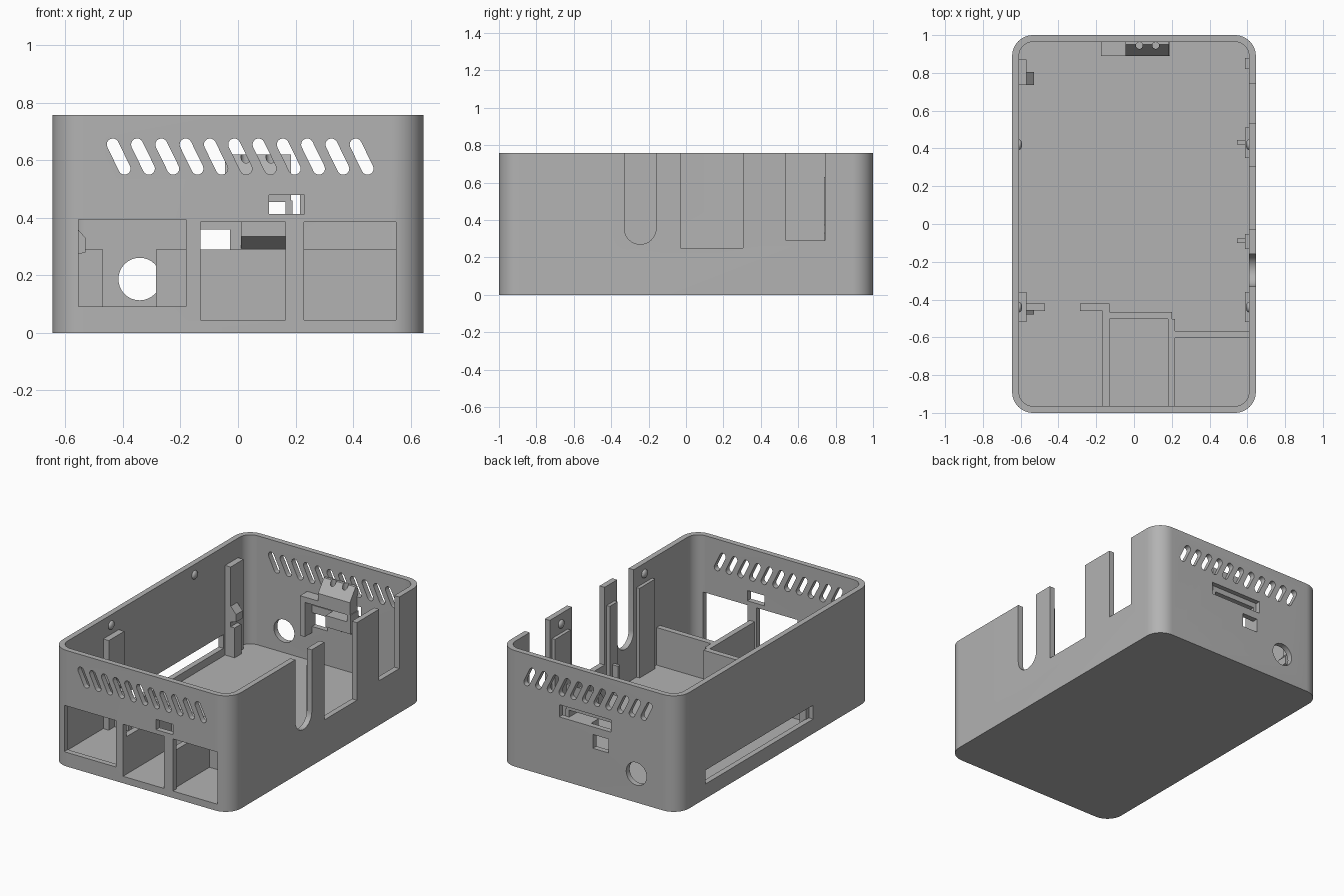
import bpy, bmesh, math
from mathutils import Vector

cube = bpy.data.objects.get("Cube")
if cube:
    bpy.data.objects.remove(cube, do_unlink=True)

grey = bpy.data.materials.new("warm_grey_plastic")
grey.use_nodes = True
COLOUR = (0.45, 0.45, 0.45, 1)
grey.diffuse_color = COLOUR
grey.node_tree.nodes["Principled BSDF"].inputs["Base Color"].default_value = COLOUR

W, L, H = 0.645, 1.0, 0.757      # half width, half length, height
T, FLOOR = 0.036, 0.045          # wall and floor thickness
IX, IY = W - T, L - T            # inner faces
FRONT, BACK = (-L - 0.1, -IY + 0.02), (IY - 0.02, L + 0.1)


def prism(bm, profile, axis, a, b):
    """Extrude a 2D profile along an axis: x uses (y,z), y uses (x,z), z uses (x,y)."""
    i = "xyz".index(axis)

    def point(p, d):
        c = list(p)
        c.insert(i, d)
        return Vector(c)
    low = [bm.verts.new(point(p, a)) for p in profile]
    high = [bm.verts.new(point(p, b)) for p in profile]
    n = len(profile)
    faces = [bm.faces.new(low), bm.faces.new(high)]
    faces += [bm.faces.new((low[k], low[(k + 1) % n], high[(k + 1) % n], high[k])) for k in range(n)]
    bmesh.ops.recalc_face_normals(bm, faces=faces)


def rect(a0, a1, b0, b1):
    return [(a0, b0), (a1, b0), (a1, b1), (a0, b1)]


def box(bm, x0, x1, y0, y1, z0, z1):
    prism(bm, rect(x0, x1, y0, y1), "z", z0, z1)


def arc(cx, cy, r, start, end, steps):
    return [(cx + r * math.cos(math.radians(start + (end - start) * k / steps)),
             cy + r * math.sin(math.radians(start + (end - start) * k / steps))) for k in range(steps + 1)]


def rounded(hx, hy, r):
    pts = []
    for q, (sx, sy) in enumerate([(1, 1), (-1, 1), (-1, -1), (1, -1)]):
        pts += arc(sx * (hx - r), sy * (hy - r), r, q * 90, q * 90 + 90, 12)
    return pts


def make(name, bm):
    mesh = bpy.data.meshes.new(name)
    bm.to_mesh(mesh)
    bm.free()
    mesh.materials.append(grey)
    obj = bpy.data.objects.new(name, mesh)
    bpy.context.collection.objects.link(obj)
    return obj


def cut(target, bm):
    cutter = make("cutter", bm)
    cutter.hide_render = True
    mod = target.modifiers.new("cut", "BOOLEAN")
    mod.operation, mod.solver, mod.object = "DIFFERENCE", "EXACT", cutter
    mesh = bpy.data.meshes.new_from_object(target.evaluated_get(bpy.context.evaluated_depsgraph_get()))
    target.modifiers.clear()
    target.data = mesh
    bpy.data.objects.remove(cutter, do_unlink=True)


# Case shell
bm = bmesh.new()
prism(bm, rounded(W, L, 0.11), "z", 0, H)
case = make("case_shell", bm)
bm = bmesh.new()
prism(bm, rounded(IX, IY, 0.075), "z", FLOOR, H + 0.2)
cut(case, bm)

bm = bmesh.new()
# Slanted vents through front and back walls
for k in range(11):
    x = -0.415 + k * 0.0845
    tilt = math.degrees(math.atan2(0.084, -0.041))
    slot = arc(x - 0.0205, 0.655, 0.021, tilt - 90, tilt + 90, 8)
    slot += arc(x + 0.0205, 0.571, 0.021, tilt + 90, tilt + 270, 8)
    for wall in (FRONT, BACK):
        prism(bm, slot, "y", *wall)
# Front port openings
for x0, x1, z0, z1 in [(-0.555, -0.18, 0.092, 0.395), (-0.13, 0.165, FLOOR, 0.385),
                       (0.23, 0.55, FLOOR, 0.385), (0.108, 0.232, 0.413, 0.48)]:
    prism(bm, rect(x0, x1, z0, z1), "y", *FRONT)
# Back openings: cable hole, small port, card slot
prism(bm, arc(-0.342, 0.187, 0.074, 0, 348.75, 31), "y", *BACK)
prism(bm, rect(-0.14, -0.028, 0.27, 0.36), "y", *BACK)
prism(bm, rect(-0.16, 0.215, 0.41, 0.49), "y", *BACK)
# Long low slot in the wall at -x
box(bm, -W - 0.1, -IX + 0.02, -0.39, 0.72, 0.095, 0.185)
# Open-topped notches in the wall at +x
TOP = H + 0.1
prism(bm, arc(-0.245, 0.355, 0.085, 180, 360, 16) + [(-0.16, TOP), (-0.33, TOP)], "x", IX - 0.02, W + 0.1)
for y0, y1, z0 in [(-0.03, 0.305, 0.25), (0.535, 0.742, 0.29)]:
    box(bm, IX - 0.02, W + 0.1, y0, y1, z0, TOP)
cut(case, bm)

# Walls around the front ports
bm = bmesh.new()
RAIL = 0.29
for x0, x1, y0, y1 in [(-0.168, -0.13, -IY, -0.46), (-0.285, -0.13, -0.46, -0.422),
                       (-0.13, 0.2, -0.502, -0.465), (0.18, 0.216, -IY, -0.502),
                       (0.2, IX, -0.603, -0.566)]:
    box(bm, x0, x1, y0, y1, FLOOR - 0.01, RAIL)
box(bm, 0.18, 0.2, -0.502, -0.566, FLOOR - 0.01, RAIL)
make("port_dividers", bm)

# Board clips: wall strips, with support ribs and hooks
bm = bmesh.new()
STRIP = 0.63
for side, depth, y0, y1 in [(-1, 0.04, 0.737, 0.87), (-1, 0.04, -0.52, -0.36),
                            (1, 0.022, 0.82, 0.88), (1, 0.022, 0.35, 0.512),
                            (1, 0.022, -0.132, -0.052), (1, 0.022, -0.52, -0.36)]:
    box(bm, side * (IX + 0.005), side * (IX - depth), y0, y1, FLOOR - 0.01, STRIP)
box(bm, -0.57, -0.47, -0.46, -0.422, FLOOR - 0.01, RAIL)
box(bm, -0.57, -0.54, 0.737, 0.805, FLOOR - 0.01, 0.24)
for y0, y1 in [(0.42, 0.445), (-0.1, -0.078)]:
    box(bm, 0.545, 0.588, y0, y1, FLOOR - 0.01, 0.24)
for y0, y1 in [(0.737, 0.805), (-0.48, -0.455)]:
    prism(bm, [(-0.57, 0.27), (-0.53, 0.28), (-0.53, 0.33), (-0.57, 0.375)], "y", y0, y1)
make("board_clips", bm)

# Lid snap bumps, flattened onto the side walls
bm = bmesh.new()
for side in (-1, 1):
    for y in (0.42, -0.44):
        ball = bmesh.ops.create_uvsphere(bm, u_segments=16, v_segments=10, radius=0.028)["verts"]
        bmesh.ops.scale(bm, vec=(0.6, 1, 1), verts=ball)
        bmesh.ops.translate(bm, vec=(side * IX, y, 0.69), verts=ball)
bumps = make("lid_bumps", bm)

# Card holder on the back wall: lower wedge, posts, notched upper wedge
bm = bmesh.new()
Y0, Y1 = 0.89, IY + 0.005
prism(bm, [(Y1, 0.29), (Y0, 0.335), (Y0, 0.41), (Y1, 0.41)], "x", 0.01, 0.18)
box(bm, -0.175, -0.14, Y0, Y1, 0.23, 0.455)
box(bm, 0.165, 0.19, Y0, Y1, 0.335, 0.46)
box(bm, -0.175, -0.045, Y0, Y1, 0.455, 0.49)
make("card_holder", bm)
bm = bmesh.new()
prism(bm, [(Y0, 0.455), (Y0, 0.54), (Y1 - 0.02, 0.62), (Y1, 0.62), (Y1, 0.455)], "x", -0.045, 0.185)
wedge = make("card_holder_wedge", bm)
bm = bmesh.new()
for x in (0.028, 0.115):
    prism(bm, arc(x, 0.945, 0.018, 0, 345, 23), "z", 0.55, 0.7)
cut(wedge, bm)

# Smooth rounded corners and bumps, keep edges sharp
bpy.ops.object.select_all(action="DESELECT")
for obj in (case, bumps):
    obj.select_set(True)
bpy.context.view_layer.objects.active = case
bpy.ops.object.shade_smooth_by_angle(angle=math.radians(30))
